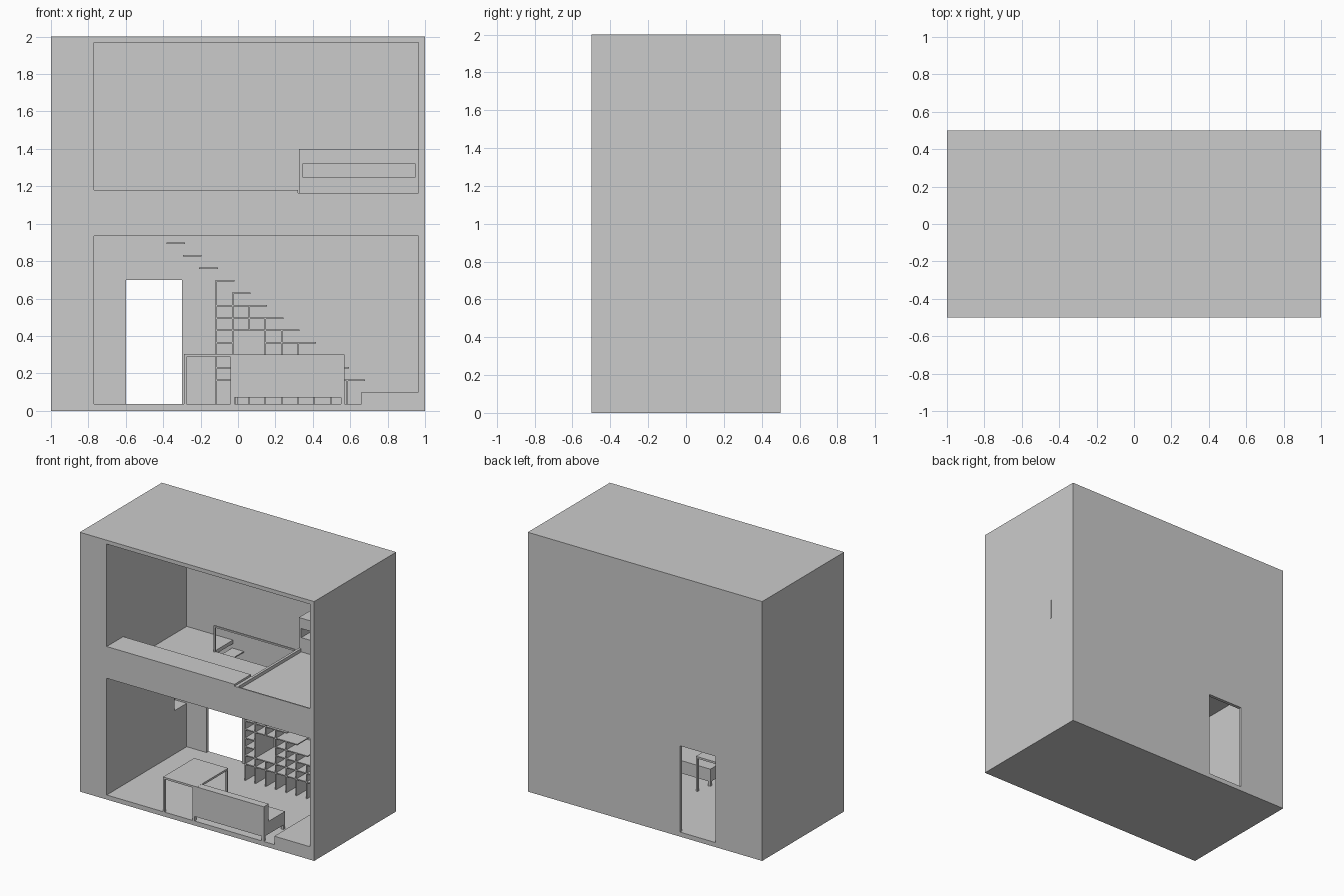
import bpy

old = bpy.data.objects.get("Cube")
if old:
    bpy.data.objects.remove(old, do_unlink=True)

# One plain plaster grey throughout
GREY = (0.6, 0.6, 0.6, 1)
plaster = bpy.data.materials.new("plaster_grey")
plaster.use_nodes = True
plaster.diffuse_color = GREY
plaster.node_tree.nodes["Principled BSDF"].inputs["Base Color"].default_value = GREY


def box(name, x, y, z):
    """Box from (min, max) ranges on each axis."""
    xs, ys, zs = sorted(x), sorted(y), sorted(z)
    verts = [(a, b, c) for a in xs for b in ys for c in zs]
    faces = [(0, 1, 3, 2), (4, 6, 7, 5), (0, 4, 5, 1), (2, 3, 7, 6), (0, 2, 6, 4), (1, 5, 7, 3)]
    mesh = bpy.data.meshes.new(name)
    mesh.from_pydata(verts, [], faces)
    mesh.materials.append(plaster)
    obj = bpy.data.objects.new(name, mesh)
    bpy.context.collection.objects.link(obj)
    return obj


def carve(target, *ranges):
    """Cut a box-shaped hole and bake the result."""
    cutter = box("cutter", *ranges)
    cutter.hide_render = True
    mod = target.modifiers.new("cut", "BOOLEAN")
    mod.operation, mod.solver, mod.object = "DIFFERENCE", "EXACT", cutter
    bpy.context.view_layer.update()
    graph = bpy.context.evaluated_depsgraph_get()
    baked = bpy.data.meshes.new_from_object(target.evaluated_get(graph))
    target.modifiers.clear()
    target.data = baked
    bpy.data.objects.remove(cutter, do_unlink=True)


LEFT, RIGHT, BACK = -0.77, 0.965, 0.475   # inner wall positions
FLOOR, CEIL, UPPER = 0.035, 0.935, 0.963  # lower floor, its ceiling, upper floor
LOFT, STAIR_Y, OUT = 0.325, 0.25, -0.6

# House shell with both rooms, ledge, loft and doorway cut out
shell = box("house_shell", (-1, 1), (-0.5, 0.5), (0, 2))
carve(shell, (LEFT, RIGHT), (OUT, BACK), (FLOOR, CEIL))
carve(shell, (LEFT, LOFT), (-0.3, BACK), (UPPER, 1.97))
carve(shell, (LEFT, LOFT), (OUT, -0.2), (1.18, 1.97))
carve(shell, (LOFT - 0.005, RIGHT), (OUT, BACK), (1.165, 1.97))
carve(shell, (LOFT + 0.02, RIGHT), (-0.49, 0.278), (1.14, 1.3))
carve(shell, (-0.6, -0.3), (0.4, 0.6), (FLOOR, 0.7))
carve(shell, (-0.376, LOFT), (STAIR_Y, BACK), (0.9, 1.1))
carve(shell, (-0.87, -0.7), (0.327, BACK), (0.37, 0.6))

# Loft cabinet with a long niche
cabinet = box("loft_cabinet", (LOFT, RIGHT), (0.278, BACK), (1.14, 1.4))
carve(cabinet, (0.345, 0.95), (0.2, 0.45), (1.25, 1.32))

# Guard rail beside the stairwell
box("rail_post", (-0.376, -0.364), (0.238, 0.25), (UPPER, 1.165))
box("rail_bar", (-0.376, LOFT), (0.238, 0.25), (1.153, 1.165))
box("side_wall_strip", (0.99, 1.001), (0.248, 0.253), (0.97, 1.12))

# Stair treads, with bookcase uprights under the lower ones
T = 0.008
PITCH, RISE = 0.0875, 0.0667


def step_x(i):
    return -0.12 + PITCH * i


def step_z(i):
    return 0.7 - RISE * i


for i in range(-3, 9):
    box("stair_tread", (step_x(i), step_x(i) + 0.1), (STAIR_Y, BACK), (step_z(i) - T, step_z(i)))
    if i < 0:
        continue
    if i == 2:    # upright interrupted by the large opening
        box("bookcase_upright", (step_x(i), step_x(i) + T), (STAIR_Y, BACK), (step_z(4), step_z(i)))
        box("bookcase_upright", (step_x(i), step_x(i) + T), (STAIR_Y, BACK), (FLOOR, step_z(7)))
    else:
        box("bookcase_upright", (step_x(i), step_x(i) + T), (STAIR_Y, BACK), (FLOOR, step_z(i) - T))

# Bookcase shelves, split around the large opening
for i in range(2, 9):
    z = (step_z(i) - T, step_z(i))
    if i in (5, 6):
        box("bookcase_shelf", (step_x(0), step_x(1)), (STAIR_Y, BACK), z)
        box("bookcase_shelf", (step_x(3), step_x(i)), (STAIR_Y, BACK), z)
    else:
        box("bookcase_shelf", (step_x(0), step_x(i)), (STAIR_Y, BACK), z)

# Raised landing at the foot of the stairs
box("landing", (0.66, RIGHT), (-0.5, BACK), (FLOOR, 0.1))

# Table
box("table_top", (-0.29, 0), (-0.5, -0.12), (0.288, 0.303))
for x in (-0.29, -0.015):
    for y in (-0.5, -0.135):
        if x < -0.1 or y > -0.4:
            box("table_leg", (x, x + 0.015), (y, y + 0.015), (FLOOR, 0.288))

# Sofa with its back to the open front
box("sofa_seat", (-0.04, 0.57), (-0.44, -0.24), (0.07, 0.168))
box("sofa_back", (-0.04, 0.57), (-0.5, -0.44), (0.07, 0.302))
for x in (-0.04, 0.55):
    for y in (-0.5, -0.26):
        box("sofa_foot", (x, x + 0.02), (y, y + 0.02), (FLOOR, 0.07))
